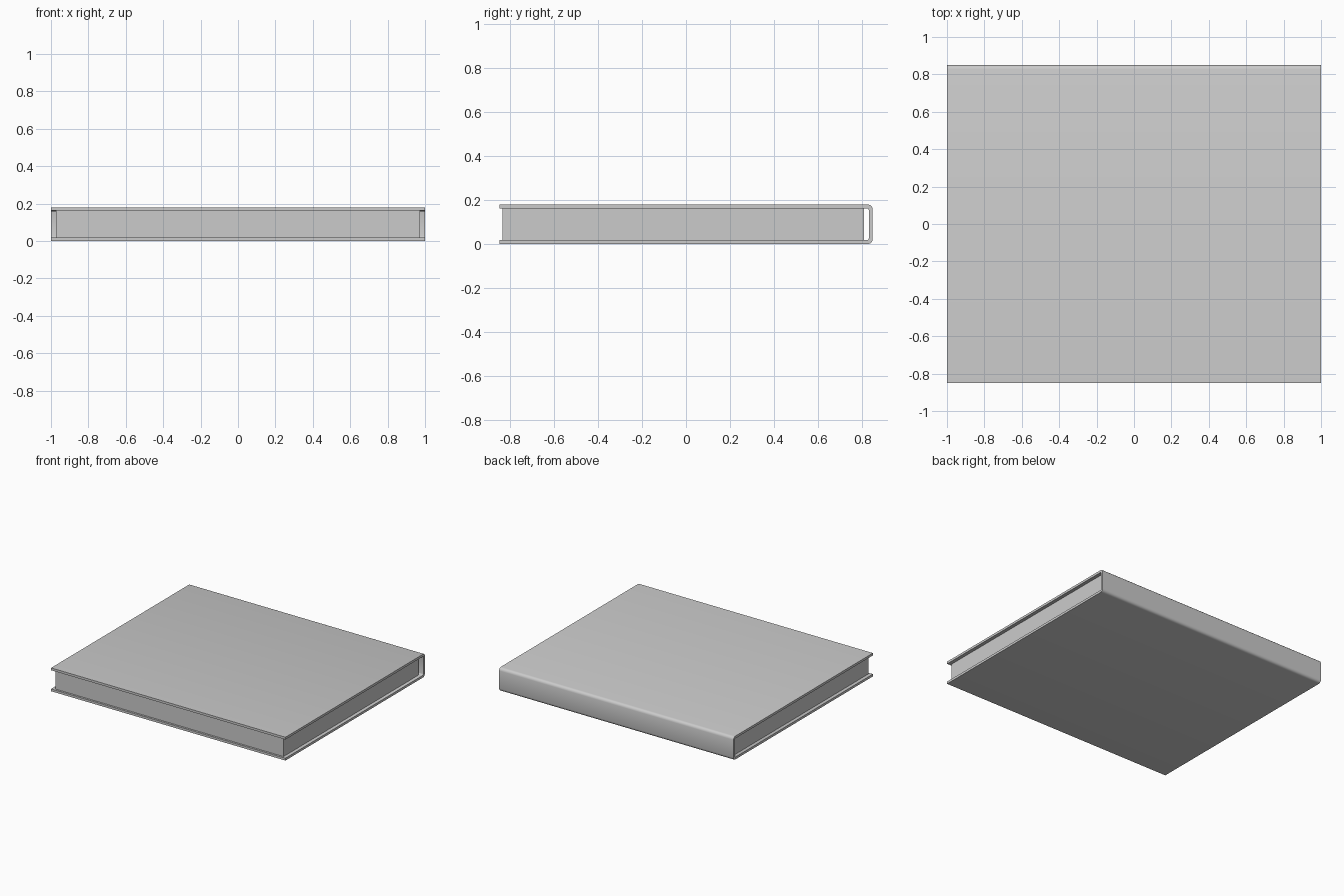
import bpy, bmesh, math

if "Cube" in bpy.data.objects:
    bpy.data.objects.remove(bpy.data.objects["Cube"])

X, Y, H = 1.0, 0.85, 0.18   # half length, half depth, height
T, R = 0.018, 0.022         # cover thickness, spine corner radius


def finish(name, bm):
    bmesh.ops.recalc_face_normals(bm, faces=bm.faces)
    mesh = bpy.data.meshes.new(name)
    bm.to_mesh(mesh)
    bm.free()
    obj = bpy.data.objects.new(name, mesh)
    bpy.context.collection.objects.link(obj)
    bpy.ops.object.select_all(action='DESELECT')
    obj.select_set(True)
    bpy.context.view_layer.objects.active = obj
    bpy.ops.object.shade_smooth_by_angle(angle=math.radians(40))
    return obj


def extrude_profile(name, points, half_length):
    """Extrude a closed (y, z) outline along x."""
    bm = bmesh.new()
    face = bm.faces.new([bm.verts.new((-half_length, y, z)) for y, z in points])
    new = bmesh.ops.extrude_face_region(bm, geom=[face])["geom"]
    verts = [g for g in new if isinstance(g, bmesh.types.BMVert)]
    bmesh.ops.translate(bm, verts=verts, vec=(2 * half_length, 0, 0))
    return finish(name, bm)


def corner(cy, cz, radius, start, steps=3):
    """Quarter-circle corner, counter-clockwise from the start angle."""
    angles = [math.radians(start + 90 * i / steps) for i in range(steps + 1)]
    return [(cy + radius * math.cos(a), cz + radius * math.sin(a)) for a in angles]


# Cover: two boards joined by a rounded spine at the back
r = 0.008
outer = [(-Y, 0)] + corner(Y - R, R, R, -90) + corner(Y - R, H - R, R, 0) + [(-Y, H)]
inner_y = Y - T - r
inner = [(-Y, H - T)] + corner(inner_y, H - T - r, r, 0)[::-1] \
    + corner(inner_y, T + r, r, -90)[::-1] + [(-Y, T)]
extrude_profile("cover", outer + inner, X)

# Page block: set in from the three open edges
extrude_profile("page_block",
                [(-0.835, T), (0.81, T), (0.81, H - T), (-0.835, H - T)], 0.973)
